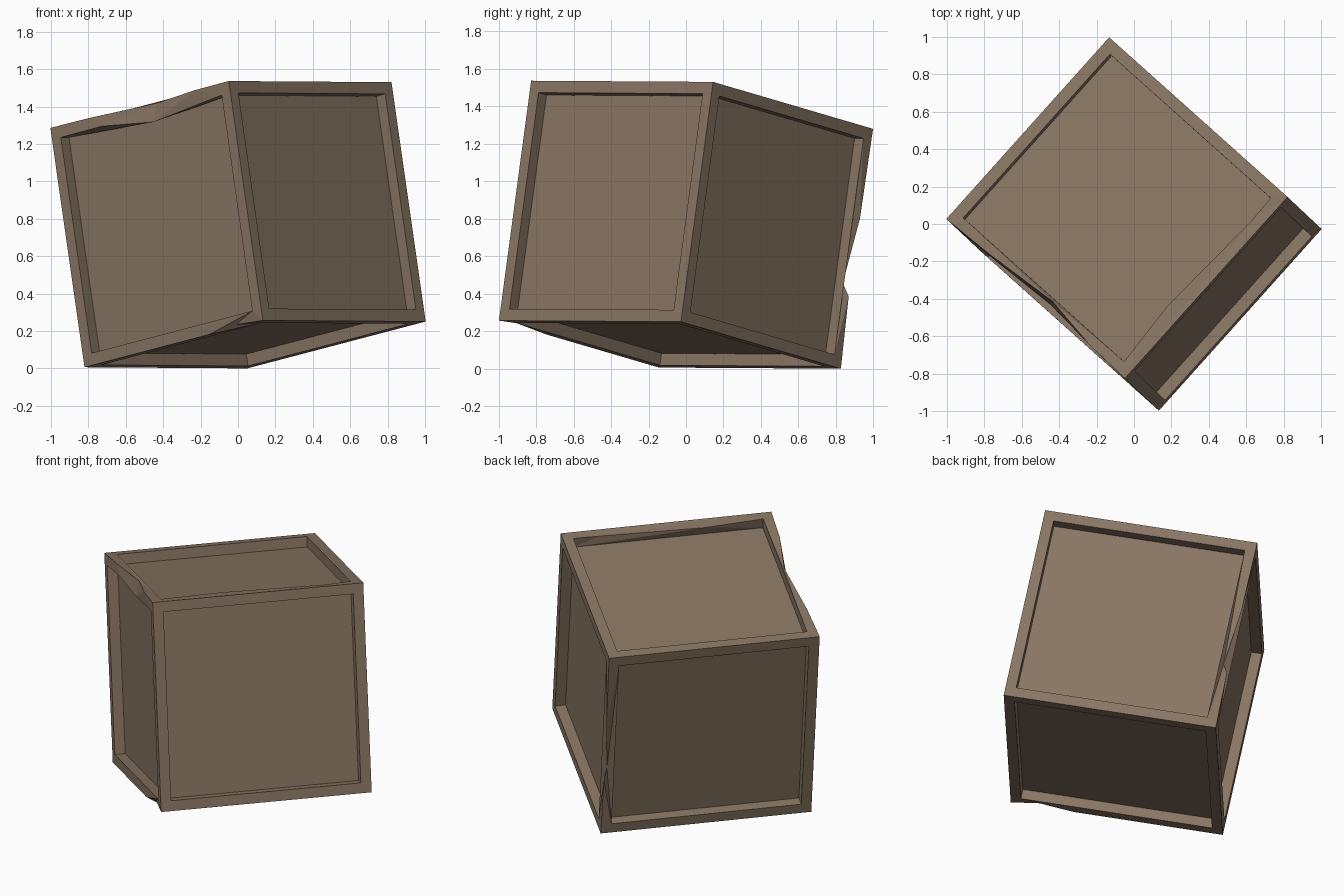
import bpy, bmesh
from mathutils import Vector, Matrix

if "Cube" in bpy.data.objects:
    bpy.data.objects.remove(bpy.data.objects["Cube"])

H = 0.652       # half the side of the crate
RIM = 0.091     # frame width
DEPTH = 0.065   # panel recess

bm = bmesh.new()
bmesh.ops.create_cube(bm, size=2 * H)

# Frame on every side with a sunken panel
panels = list(bm.faces)
bmesh.ops.inset_individual(bm, faces=panels, thickness=RIM, depth=0)
sunk = bmesh.ops.extrude_discrete_faces(bm, faces=panels)["faces"]
bm.normal_update()
for f in sunk:
    n = f.normal.copy()
    for v in f.verts:
        v.co -= n * DEPTH


def chip(a, b, cuts):
    """Split the edge a-b at fractions t and push each new point by an offset."""
    a, b = Vector(a), Vector(b)
    va = min(bm.verts, key=lambda v: (v.co - a).length)
    vb = min(bm.verts, key=lambda v: (v.co - b).length)
    done, made = 0.0, []
    for t, off in cuts:
        e = bm.edges.get((va, vb))
        va = bmesh.utils.edge_split(e, va, (t - done) / (1 - done))[1]
        made.append((va, a.lerp(b, t) + Vector(off)))
        done = t
    for v, co in made:
        v.co = co


R = H - RIM
# Worn front top edge and its inner rim
chip((-H, -H, H), (H, -H, H), [(.22, (0, .012, 0)), (.56, (0, .05, -.008)), (.8, (0, .008, 0))])
chip((-R, -H, R), (R, -H, R), [(.24, (0, .01, .03)), (.55, (0, .03, -.015))])
# Notch in the back left upright
chip((-H, H, H), (-H, H, -H), [(.375, (.004, -.004, 0)), (.65, (.042, -.03, 0)), (.70, (.008, -.006, 0))])
# Chipped rim on the top
chip((R, -R, H), (R, R, H), [(.31, (0, 0, 0)), (.75, (.045, 0, -.005)), (.88, (.03, 0, -.005))])
# Small chip at the low front corner
chip((-H, -H, -H), (H, -H, -H), [(.7, (0, 0, 0)), (.84, (0, .018, .018))])

bmesh.ops.triangulate(bm, faces=[f for f in bm.faces if len(f.verts) > 4])
bmesh.ops.recalc_face_normals(bm, faces=bm.faces)

# Tilt the crate so it rests on one corner
u = Vector((.731, -.654, .192)).normalized()
w = Vector((-.138, .130, .982))
w = (w - u * w.dot(u)).normalized()
v = w.cross(u)
bm.transform(Matrix((u, v, w)).transposed().to_4x4())
lo = [min(p.co[i] for p in bm.verts) for i in range(3)]
hi = [max(p.co[i] for p in bm.verts) for i in range(3)]
bmesh.ops.translate(bm, verts=bm.verts,
                    vec=(-(lo[0] + hi[0]) / 2, -(lo[1] + hi[1]) / 2, -lo[2]))

mesh = bpy.data.meshes.new("crate")
bm.to_mesh(mesh)
bm.free()
mat = bpy.data.materials.new("weathered brown wood")
mat.diffuse_color = (.25, .18, .125, 1)
mat.use_nodes = True
mat.node_tree.nodes["Principled BSDF"].inputs["Base Color"].default_value = mat.diffuse_color
mesh.materials.append(mat)
bpy.context.collection.objects.link(bpy.data.objects.new("crate", mesh))
